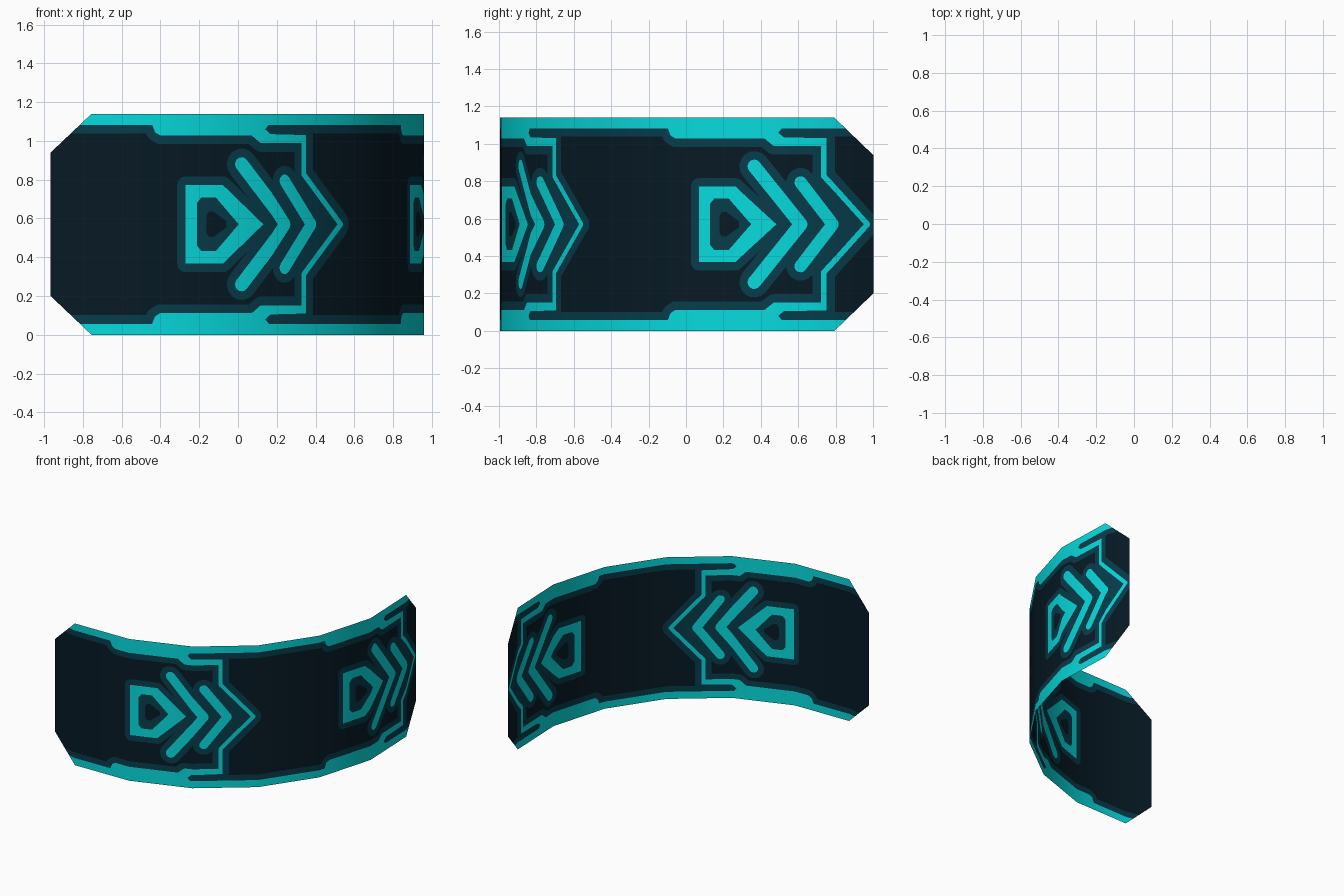
import bpy, math
from mathutils import Vector
from mathutils.geometry import delaunay_2d_cdt

if "Cube" in bpy.data.objects:
    bpy.data.objects.remove(bpy.data.objects["Cube"])

# Curved sheet: plan arc and height
R, CX, CY = 1.51, -0.54, 0.50
A0, SPAN = math.radians(-16.4), math.radians(125.8)
L = R * SPAN            # unrolled length
W = L / 2               # the pattern repeats twice
H, MID = 1.14, 0.57
CH = math.radians(8.2) * R   # corner chamfer
GLOW = 0.045            # width of the dim outline


def material(name, rgb):
    m = bpy.data.materials.new(name)
    m.diffuse_color = (*rgb, 1)
    m.use_nodes = True
    m.node_tree.nodes["Principled BSDF"].inputs["Base Color"].default_value = m.diffuse_color
    return m


mats = [material("dark navy", (0.002, 0.010, 0.018)),
        material("dim teal", (0.002, 0.045, 0.070)),
        material("bright teal", (0.002, 0.70, 0.72))]


def capsule(a, b, r, n=8):
    """Rounded bar between two points."""
    t = math.atan2(b[1] - a[1], b[0] - a[0])
    pts = []
    for c, start in ((b, t - math.pi / 2), (a, t + math.pi / 2)):
        for i in range(n + 1):
            w = start + math.pi * i / n
            pts.append((c[0] + r * math.cos(w), c[1] + r * math.sin(w)))
    return pts


def flip(poly):
    return [(s, 2 * MID - z) for s, z in poly]


core, inner, bright, dim = [], [], [], []


def stroke(pts, r):
    """Bright rounded line with dim outline, mirrored top to bottom."""
    for a, b in zip(pts, pts[1:]):
        for group, rad in ((bright, r), (dim, r + GLOW)):
            p = capsule(a, b, rad)
            group.extend((p, flip(p)))


for o in (0, W):
    def at(pts):
        return [(s + o, z) for s, z in pts]

    # Chevrons and the thin pointed frame line
    stroke(at([(1.011, 0.88), (1.261, MID)]), 0.036)
    stroke(at([(1.26, 0.794), (1.433, MID)]), 0.033)
    stroke(at([(1.384, 0.99), (1.384, 0.828), (1.625, MID)]), 0.015)
    dim.append(at([(1.42, 0.69), (1.62, MID), (1.42, 0.45)]))

    # Five-sided ring with a dark core
    ring = at([(0.704, 0.368), (0.909, 0.368), (1.13, MID), (0.909, 0.772), (0.704, 0.772)])
    bright.append(ring)
    for a, b in zip(ring, ring[1:] + ring[:1]):
        dim.append(capsule(a, b, GLOW))
    inner.append(at([(0.766, 0.46), (0.79, 0.432), (0.870, 0.432), (0.995, MID),
                     (0.870, 0.708), (0.79, 0.708), (0.766, 0.68)]))
    core.append(at([(0.818, 0.525), (0.832, 0.505), (0.858, 0.505), (0.929, 0.555), (0.929, 0.585),
                    (0.858, 0.635), (0.832, 0.635), (0.818, 0.615)]))

    # Stepped edge bands with a slot
    edge = at([(0, 1.083), (0.53, 1.083), (0.545, 1.045), (0.572, 1.028), (1.066, 1.028), (1.116, 0.988),
               (1.399, 0.988), (1.399, 1.03), (1.17, 1.035), (1.14, 1.06), (1.16, 1.083), (W, 1.083)])
    band = edge + at([(W, H), (0, H)])
    bright.extend((band, flip(band)))
    for a, b in zip(edge, edge[1:]):
        p = capsule(a, b, GLOW)
        dim.extend((p, flip(p)))

# Sheet outline and fold lines
outline = [(0, 0.2), (CH, 0), (L - CH, 0), (L, 0.2), (L, 0.94), (L - CH, H), (CH, H), (0, 0.94)]
folds = [0] + [CH + (L - 2 * CH) * i / 6 for i in range(7)] + [L]


def boxed(polys):
    return [(min(p[0] for p in q), max(p[0] for p in q),
             min(p[1] for p in q), max(p[1] for p in q), q) for q in polys]


def hit(boxes, x, y):
    for x0, x1, y0, y1, q in boxes:
        if not (x0 <= x <= x1 and y0 <= y <= y1):
            continue
        inside = False
        for (ax, ay), (bx, by) in zip(q, q[1:] + q[:1]):
            if (ay > y) != (by > y) and x < ax + (y - ay) * (bx - ax) / (by - ay):
                inside = not inside
        if inside:
            return True
    return False


# Cut the flat sheet along every painted outline and fold
verts, edges = [], []
for q in [outline] + core + inner + bright + dim:
    n, k = len(verts), len(q)
    verts += [Vector(p) for p in q]
    edges += [(n + i, n + (i + 1) % k) for i in range(k)]
for f in folds[1:-1]:
    n = len(verts)
    verts += [Vector((f, 0)), Vector((f, H))]
    edges.append((n, n + 1))
res = delaunay_2d_cdt(verts, edges, [], 0, 1e-5)
pts, tris = res[0], res[2]

rules = [(boxed(core), 0), (boxed(inner), 1), (boxed(bright), 2), (boxed(dim), 1)]
sheet = boxed([outline])
faces, index = [], []
for t in tris:
    a, b, c = (pts[i] for i in t)
    x, y = (a.x + b.x + c.x) / 3, (a.y + b.y + c.y) / 3
    if not hit(sheet, x, y):
        continue
    if (b - a).cross(c - a) < 0:
        t = list(t)[::-1]
    faces.append(list(t))
    index.append(next((m for boxes, m in rules if hit(boxes, x, y)), 0))


def on_arc(s):
    w = A0 + s / R
    return Vector((CX + R * math.sin(w), CY - R * math.cos(w), 0))


def bend(p):
    """Wrap a flat point round the faceted arc."""
    s = min(max(p.x, 0), L)
    i = max(k for k in range(len(folds) - 1) if folds[k] <= s + 1e-9)
    v = on_arc(folds[i]).lerp(on_arc(folds[i + 1]), (s - folds[i]) / (folds[i + 1] - folds[i]))
    v.z = p.y
    return v


# Keep only used points and build the barrier
used = sorted({i for f in faces for i in f})
remap = {v: k for k, v in enumerate(used)}
mesh = bpy.data.meshes.new("curved_barrier")
mesh.from_pydata([bend(pts[i]) for i in used], [], [[remap[i] for i in f] for f in faces])
for m in mats:
    mesh.materials.append(m)
for poly, m in zip(mesh.polygons, index):
    poly.material_index = m
    poly.use_smooth = True
mesh.update()
# Smooth shading that follows the true arc
mesh.normals_split_custom_set_from_vertices(
    [Vector((v.co.x - CX, v.co.y - CY, 0)).normalized() for v in mesh.vertices])
bpy.context.collection.objects.link(bpy.data.objects.new("curved_barrier", mesh))
